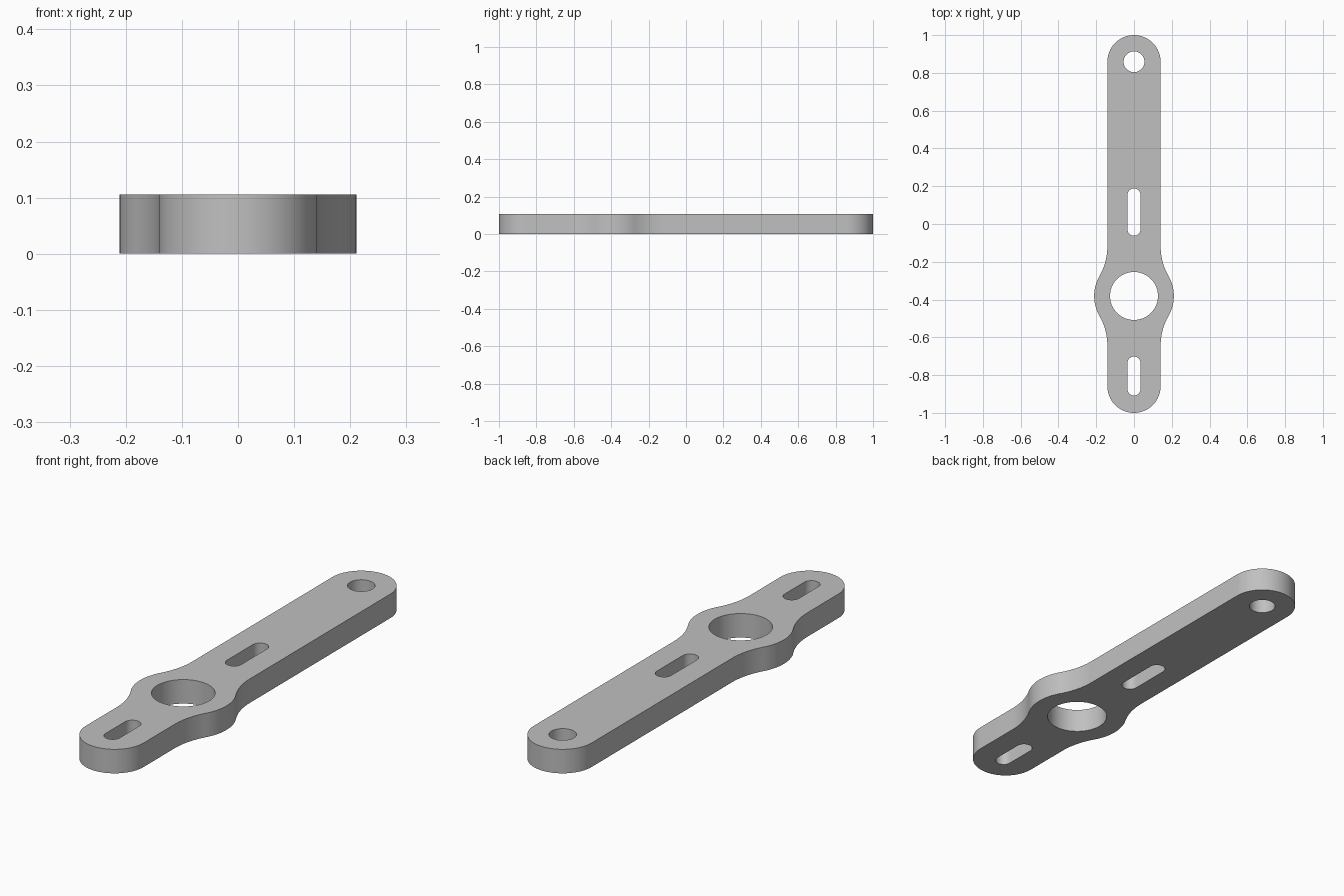
import bpy
from math import sin, cos, atan2, sqrt, radians, pi

if "Cube" in bpy.data.objects:
    bpy.data.objects.remove(bpy.data.objects["Cube"])

THICK = 0.106
HALF_W = 0.141           # half width of the bar
END_Y = 1 - HALF_W       # centres of the rounded ends
HUB_Y, HUB_R = -0.381, 0.211
FILLET = 0.32            # blend between hub and bar


def arc(cx, cy, r, a0, a1, n):
    return [(cx + r * cos(a0 + (a1 - a0) * i / n),
             cy + r * sin(a0 + (a1 - a0) * i / n)) for i in range(n + 1)]


def slot(y0, y1, r):
    return arc(0, y1 - r, r, 0, pi, 24) + arc(0, y0 + r, r, pi, 2 * pi, 24)


def circle(y, r):
    return arc(0, y, r, 0, 2 * pi, 64)[:-1]


# Outer outline: right half, then mirrored
fx = HALF_W + FILLET
fy = sqrt((HUB_R + FILLET) ** 2 - fx ** 2)
a = atan2(fy, fx)
half = (arc(0, -END_Y, HALF_W, -pi / 2, 0, 24)
        + arc(fx, HUB_Y - fy, FILLET, pi, pi - a, 16)
        + arc(0, HUB_Y, HUB_R, -a, a, 24)[1:]
        + arc(fx, HUB_Y + fy, FILLET, pi + a, pi, 16)[1:]
        + arc(0, END_Y, HALF_W, 0, pi / 2, 24))
outline = half + [(-x, y) for x, y in reversed(half[1:-1])]

# Plate with hub bore, pivot hole and two slots
curve = bpy.data.curves.new("lever_plate", "CURVE")
curve.dimensions = "2D"
curve.fill_mode = "BOTH"
curve.extrude = THICK / 2
for loop in (outline, circle(HUB_Y, 0.127), circle(END_Y, 0.055),
             slot(-0.062, 0.188, 0.035), slot(-0.908, -0.702, 0.035)):
    spline = curve.splines.new("POLY")
    spline.points.add(len(loop) - 1)
    for point, (x, y) in zip(spline.points, loop):
        point.co = (x, y, THICK / 2, 1)
    spline.use_cyclic_u = True

plate = bpy.data.objects.new("lever_plate", curve)
bpy.context.collection.objects.link(plate)
bpy.ops.object.select_all(action="DESELECT")
plate.select_set(True)
bpy.context.view_layer.objects.active = plate
bpy.ops.object.convert(target="MESH")
plate = bpy.context.object
plate.name = "lever_plate"

# Weld caps to walls and settle the height
bpy.ops.object.mode_set(mode="EDIT")
bpy.ops.mesh.select_all(action="SELECT")
bpy.ops.mesh.remove_doubles(threshold=0.0002)
bpy.ops.mesh.normals_make_consistent(inside=False)
bpy.ops.object.mode_set(mode="OBJECT")
low = min(v.co.z for v in plate.data.vertices)
for v in plate.data.vertices:
    v.co.z -= low
bpy.ops.object.shade_smooth_by_angle(angle=radians(30))

# Plain grey metal
grey = bpy.data.materials.new("grey_metal")
grey.use_nodes = True
colour = (0.53, 0.53, 0.53, 1)
grey.diffuse_color = colour
grey.node_tree.nodes["Principled BSDF"].inputs["Base Color"].default_value = colour
plate.data.materials.clear()
plate.data.materials.append(grey)
